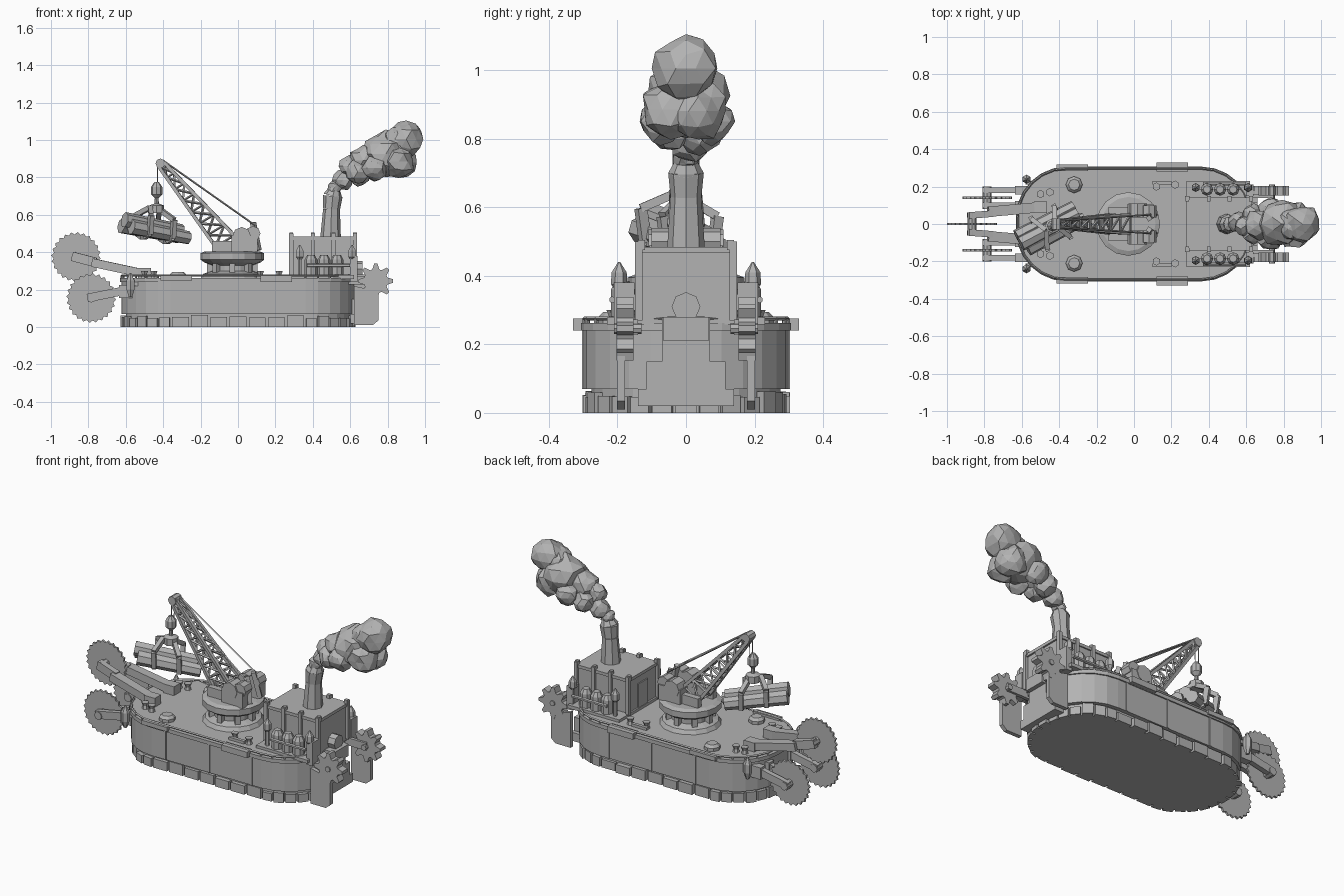
import bpy, bmesh, math, random
from mathutils import Vector, Matrix

random.seed(4)
if "Cube" in bpy.data.objects:
    bpy.data.objects.remove(bpy.data.objects["Cube"])

grey = bpy.data.materials.new("plain grey")
grey.use_nodes = True
grey.diffuse_color = (0.45, 0.45, 0.45, 1)
grey.node_tree.nodes["Principled BSDF"].inputs["Base Color"].default_value = grey.diffuse_color
Y, Z = Vector((0, 1, 0)), Vector((0, 0, 1))
SIDES = (-1, 1)


class Part:
    """Collects primitives into one named object."""
    def __init__(self, name):
        self.name, self.bm = name, bmesh.new()

    def box(self, loc, size, turn=Matrix()):
        m = Matrix.Translation(loc) @ turn @ Matrix.Diagonal((*size, 1))
        bmesh.ops.create_cube(self.bm, size=1, matrix=m)

    def rod(self, start, end, r1, r2=None, sides=6):
        a, b = Vector(start), Vector(end)
        m = Matrix.Translation((a + b) / 2) @ (b - a).to_track_quat("Z", "Y").to_matrix().to_4x4()
        bmesh.ops.create_cone(self.bm, cap_ends=True, segments=sides, radius1=r1,
                              radius2=r1 if r2 is None else r2, depth=(b - a).length, matrix=m)

    def beam(self, start, end, width, height):
        a, b = Vector(start), Vector(end)
        d = (b - a).normalized()
        side = d.cross(Z).normalized()
        turn = Matrix((d, side, side.cross(d))).transposed().to_4x4()
        self.box((a + b) / 2, ((b - a).length, width, height), turn)

    def stack(self, x, y, profile, sides):
        for (r1, z1), (r2, z2) in zip(profile, profile[1:]):
            self.rod((x, y, z1), (x, y, z2), r1, r2, sides)

    def slab(self, outline, push):
        low = [self.bm.verts.new(p) for p in outline]
        high = [self.bm.verts.new(p + push) for p in outline]
        self.bm.faces.new(low)
        self.bm.faces.new(high[::-1])
        for i in range(len(low)):
            self.bm.faces.new((low[i - 1], low[i], high[i], high[i - 1]))

    def blob(self, loc, r, rough=0.12):
        made = bmesh.ops.create_icosphere(self.bm, subdivisions=2, radius=r, matrix=Matrix.Translation(loc))
        for v in made["verts"]:
            v.co += (v.co - Vector(loc)) * random.uniform(-rough, rough)

    def done(self):
        bmesh.ops.recalc_face_normals(self.bm, faces=self.bm.faces)
        mesh = bpy.data.meshes.new(self.name)
        self.bm.to_mesh(mesh)
        self.bm.free()
        mesh.materials.append(grey)
        bpy.context.collection.objects.link(bpy.data.objects.new(self.name, mesh))


def outline(grow, z, corner=0.25, steps=6):
    """Rounded plan of the hull, widened by grow."""
    pts = []
    for k, (sx, sy) in enumerate(((1, 1), (-1, 1), (-1, -1), (1, -1))):
        for i in range(steps + 1):
            a = math.radians(90 * (k + i / steps))
            pts.append(Vector((0.61 * sx - corner * sx + (corner + grow) * math.cos(a),
                               0.285 * sy - corner * sy + (corner + grow) * math.sin(a), z)))
    return pts


def wheel(part, x, y, z, inner, outer, teeth, width, shape):
    """Toothed disc standing in the xz plane; shape gives the radii within one tooth."""
    n = teeth * len(shape)
    pts = []
    for i in range(n):
        a = math.tau * (i - 0.5) / n
        r = outer if shape[i % len(shape)] else inner
        pts.append(Vector((x + r * math.cos(a), y - width / 2, z + r * math.sin(a))))
    part.slab(pts, Y * width)


# Hull, plating bands and deck
hull = Part("hull")
hull.slab(outline(0.014, 0.07), Z * 0.175)
hull.slab(outline(-0.01, 0), Z * 0.07)
hull.done()
rim = Part("deck_rim")
rim.slab(outline(0.022, 0.24), Z * 0.022)
rail = outline(0.012, 0.275)
for a, b in zip(rail, rail[1:] + rail[:1]):
    rim.rod(a, b, 0.006, sides=4)
    rim.rod(a, a - Z * 0.02, 0.006, sides=4)
rim.done()
ribs = Part("hull_seams")
for x in (-0.27, 0.02, 0.3):
    for s in SIDES:
        ribs.box((x, s * 0.298, 0.155), (0.012, 0.012, 0.17))
ribs.done()
fender = Part("side_platforms")
for s in SIDES:
    fender.box((0.205, s * 0.305, 0.258), (0.17, 0.05, 0.035))
    fender.box((-0.33, s * 0.3, 0.262), (0.17, 0.035, 0.025))
fender.done()

# Row of uneven blocks around the foot of the hull
skirt = Part("foot_blocks")
loop = outline(-0.005, 0)
for a, b in zip(loop, loop[1:] + loop[:1]):
    count = max(1, round((b - a).length / 0.1))
    for i in range(count):
        p, q = a.lerp(b, (i + 0.06) / count), a.lerp(b, (i + 0.94) / count)
        h = random.uniform(0.045, 0.064)
        skirt.beam(p + Z * h / 2, q + Z * h / 2, random.uniform(0.02, 0.05), h)
skirt.done()

# Deck fittings
bollard = Part("deck_fittings")
for s in SIDES:
    bollard.stack(-0.32, s * 0.21, ((0.045, 0.26), (0.045, 0.28), (0.03, 0.295)), 8)
    for x, y in ((-0.5, 0.16), (-0.45, 0.17), (0.12, 0.2), (0.22, 0.21)):
        bollard.stack(x, s * y, ((0.02, 0.26), (0.014, 0.28), (0.022, 0.3)), 6)
    bollard.stack(-0.575, s * 0.24, ((0.01, 0.16), (0.024, 0.2), (0.024, 0.25), (0.004, 0.29)), 6)
    bollard.box((-0.55, s * 0.22, 0.23), (0.06, 0.02, 0.02))
    bollard.box((0.15, s * 0.22, 0.268), (0.1, 0.02, 0.02))
bollard.done()

# Saws and their arms
saws, arms = Part("saw_blades"), Part("saw_arms")
for x, y, z in ((-0.866, 0, 0.375), (-0.785, 0.14, 0.155), (-0.785, -0.14, 0.155)):
    wheel(saws, x, y, z, 0.12, 0.133, 24, 0.012, (1, 0))
    arms.rod((x, y - 0.06, z), (x, y + 0.06, z), 0.024, sides=8)
    for s in SIDES:
        if y == 0:
            arms.beam((-0.5, s * 0.09, 0.285), (-0.78, s * 0.065, 0.345), 0.055, 0.045)
            arms.beam((-0.76, s * 0.055, 0.345), (x - 0.02, s * 0.045, 0.378), 0.035, 0.05)
            arms.box((-0.5, s * 0.09, 0.285), (0.07, 0.06, 0.06))
        else:
            arms.beam((-0.58, y + s * 0.04, 0.2), (x - 0.02, y + s * 0.04, z), 0.03, 0.045)
            arms.box((-0.6, y + s * 0.04, 0.19), (0.07, 0.045, 0.07))
saws.done()
arms.done()

# Turntable and winch cab
table = Part("turntable")
table.stack(-0.03, 0, ((0.17, 0.26), (0.155, 0.285), (0.11, 0.3), (0.11, 0.33), (0.15, 0.345),
                       (0.17, 0.36), (0.17, 0.395), (0.145, 0.405)), 16)
for i in range(8):
    a = math.tau * i / 8
    table.box((-0.03 + 0.12 * math.cos(a), 0.12 * math.sin(a), 0.305), (0.03, 0.03, 0.09), Matrix.Rotation(a, 4, "Z"))
table.done()
cab = Part("winch_cab")
for s in SIDES:
    cab.box((0.035, s * 0.072, 0.445), (0.14, 0.07, 0.09))
    cab.rod((0.02, s * 0.035, 0.485), (0.02, s * 0.11, 0.485), 0.05, sides=8)
    cab.rod((0.08, s * 0.035, 0.5), (0.08, s * 0.1, 0.5), 0.04, sides=8)
    cab.box((-0.08, s * 0.07, 0.43), (0.12, 0.035, 0.06))
    cab.beam((0.11, s * 0.05, 0.41), (0.08, s * 0.03, 0.56), 0.025, 0.025)
cab.done()

# Lattice boom
boom = Part("crane_boom")
rails = {}
for s in SIDES:
    rails[s, 0] = (Vector((-0.12, s * 0.05, 0.43)), Vector((-0.425, s * 0.016, 0.86)))
    rails[s, 1] = (Vector((-0.02, s * 0.05, 0.49)), Vector((-0.395, s * 0.016, 0.88)))
    boom.beam(*rails[s, 0], 0.018, 0.018)
    boom.beam(*rails[s, 1], 0.018, 0.018)
corners = [(-1, 0), (1, 0), (1, 1), (-1, 1)]
for k in range(7):
    for c, d in zip(corners, corners[1:] + corners[:1]):
        p, q = rails[c][0].lerp(rails[c][1], k / 7), rails[d][0].lerp(rails[d][1], (k + 1) / 7)
        boom.rod(p, q, 0.007, sides=4)
        boom.rod(p, rails[d][0].lerp(rails[d][1], k / 7), 0.006, sides=4)
boom.rod((-0.415, -0.03, 0.875), (-0.415, 0.03, 0.875), 0.026, sides=8)
boom.done()
cables = Part("cables")
for s in SIDES:
    cables.rod((-0.4, s * 0.018, 0.89), (0.09, s * 0.05, 0.545), 0.005, sides=4)
    cables.rod((-0.43, s * 0.015, 0.87), (-0.43, s * 0.012, 0.74), 0.003, sides=4)
cables.done()

# Hanging grab with its load of logs
grab, logs = Part("grab"), Part("logs")
grab.stack(-0.435, -0.01, ((0.012, 0.775), (0.03, 0.75), (0.03, 0.71), (0.01, 0.69), (0.012, 0.66),
                           (0.04, 0.65), (0.04, 0.61)), 8)
along = Vector((0.36, 0.19, -0.07)).normalized()
across = along.cross(Z).normalized()
heart = Vector((-0.445, -0.02, 0.52))
for u in (-0.07, 0.07):
    for s in SIDES:
        top = heart + along * u * 0.4 + Z * 0.115
        elbow = heart + along * u + across * s * 0.09 + Z * 0.065
        tip = heart + along * u + across * s * 0.075 - Z * 0.035
        grab.beam(top, elbow, 0.025, 0.025)
        grab.beam(elbow, tip, 0.025, 0.03)
        grab.beam(tip, tip - across * s * 0.06 - Z * 0.02, 0.02, 0.02)
for u, h, slide in ((-0.04, -0.01, -0.01), (0.04, -0.012, 0.01), (0, 0.022, -0.01)):
    mid = heart + across * u + Z * h + along * slide
    logs.rod(mid - along * 0.175, mid + along * 0.175, 0.042, 0.036, 7)
grab.done()
logs.done()

# Engine house with parapet, doors and tanks
house = Part("engine_house")
house.box((0.45, 0, 0.268), (0.34, 0.46, 0.02))
house.box((0.455, 0, 0.365), (0.33, 0.27, 0.21))
house.box((0.455, 0, 0.475), (0.35, 0.285, 0.018))
for x in (0.285, 0.4, 0.51, 0.625):
    for s in SIDES:
        house.box((x, s * 0.138, 0.385), (0.022, 0.022, 0.23))
        house.box((x, s * 0.13, 0.49), (0.02, 0.02, 0.03))
house.box((0.288, 0, 0.345), (0.01, 0.09, 0.15))
house.done()
tanks = Part("side_tanks")
for s in SIDES:
    for x in (0.39, 0.46, 0.53):
        tanks.stack(x, s * 0.185, ((0.034, 0.26), (0.034, 0.36), (0.02, 0.385)), 8)
    for x in (0.33, 0.61):
        tanks.stack(x, s * 0.195, ((0.012, 0.27), (0.012, 0.36), (0.024, 0.375), (0.022, 0.41), (0.003, 0.44)), 6)
    tanks.rod((0.37, s * 0.215, 0.33), (0.6, s * 0.215, 0.33), 0.01)
tanks.done()

# Chimney and smoke plume
chimney = Part("chimney")
chimney.rod((0.495, 0, 0.48), (0.5, 0, 0.63), 0.055, 0.045, 8)
chimney.rod((0.5, 0, 0.63), (0.507, 0, 0.7), 0.045, 0.052, 8)
chimney.rod((0.507, 0, 0.7), (0.515, 0, 0.73), 0.052, 0.035, 8)
chimney.done()
smoke = Part("smoke")
for x, y, z, r in ((0.515, 0, 0.745, 0.04), (0.56, 0.01, 0.785, 0.055), (0.595, -0.01, 0.86, 0.055),
                   (0.64, 0.04, 0.82, 0.065), (0.64, -0.04, 0.83, 0.065), (0.67, 0, 0.89, 0.08),
                   (0.73, 0.075, 0.85, 0.065), (0.73, -0.075, 0.85, 0.065), (0.79, 0, 0.925, 0.12),
                   (0.87, 0.035, 0.88, 0.085), (0.86, -0.045, 0.885, 0.085), (0.86, 0, 0.99, 0.09),
                   (0.9, 0, 1.005, 0.097)):
    smoke.blob((x, y, z), r)
smoke.done()

# Stern block, gear wheels and rudders
stern = Part("stern_block")
for width, foot, top in ((0.28, 0.02, 0.07), (0.23, 0.07, 0.15), (0.14, 0.15, 0.28)):
    stern.box((0.63, 0, (foot + top) / 2), (0.06, width, top - foot))
stern.box((0.65, 0, 0.245), (0.07, 0.13, 0.07))
stern.rod((0.6, 0, 0.31), (0.665, 0, 0.31), 0.042, sides=8)
for s in SIDES:
    stern.rod((0.737, s * 0.13, 0.246), (0.737, s * 0.21, 0.246), 0.016, sides=8)
    stern.box((0.665, s * 0.15, 0.25), (0.16, 0.02, 0.045))
    stern.box((0.62, s * 0.18, 0.31), (0.04, 0.06, 0.14))
stern.done()
gears, rudders = Part("gear_wheels"), Part("rudders")
for s in SIDES:
    wheel(gears, 0.737, s * 0.178, 0.246, 0.065, 0.093, 8, 0.05, (1, 1, 0, 0))
    blade = ((0.62, 0.01), (0.72, 0.01), (0.75, 0.035), (0.75, 0.19), (0.62, 0.22))
    rudders.slab([Vector((x, s * 0.19 - 0.012, z)) for x, z in blade], Y * 0.024)
gears.done()
rudders.done()
